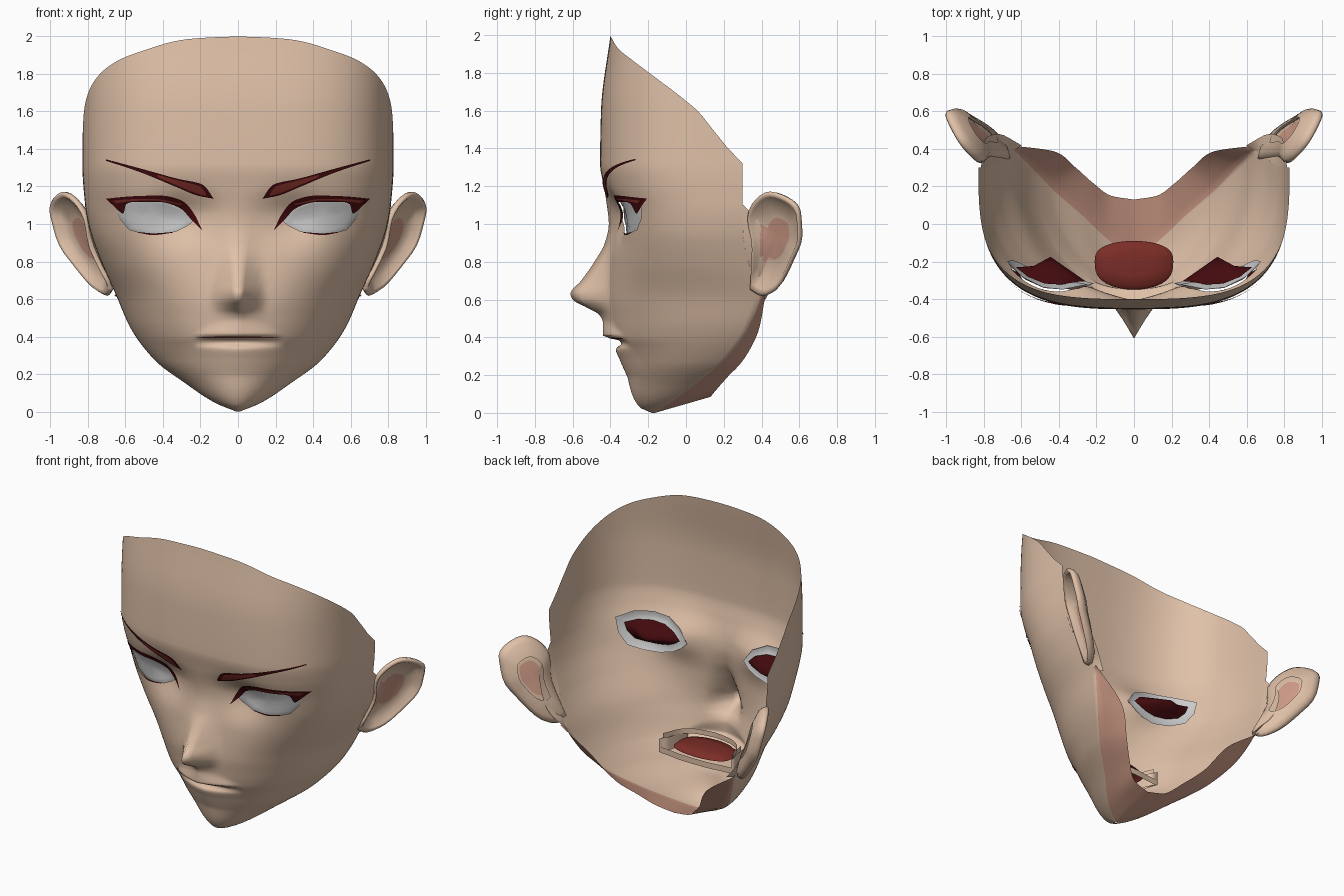
import bpy, bmesh, math
from mathutils import Vector

if "Cube" in bpy.data.objects:
    bpy.data.objects.remove(bpy.data.objects["Cube"])


def material(name, col):
    m = bpy.data.materials.new(name)
    m.diffuse_color = (*col, 1)
    m.use_nodes = True
    m.node_tree.nodes["Principled BSDF"].inputs["Base Color"].default_value = m.diffuse_color
    return m


SKIN = material("skin", (0.74, 0.53, 0.39))
PINK = material("shaded skin", (0.63, 0.335, 0.245))
WHITE = material("eye white", (0.60, 0.60, 0.60))
DARK = material("dark red", (0.055, 0.003, 0.004))
RED = material("red", (0.20, 0.026, 0.02))


def curve(pts):
    """Monotone cubic interpolation through (parameter, value) points."""
    pts = sorted(pts)
    xs, ys = [p[0] for p in pts], [p[1] for p in pts]
    d = [(ys[i + 1] - ys[i]) / (xs[i + 1] - xs[i]) for i in range(len(xs) - 1)]
    m = [d[0]] + [2 * a * b / (a + b) if a * b > 0 else 0 for a, b in zip(d, d[1:])] + [d[-1]]

    def f(x):
        if x <= xs[0]:
            return ys[0]
        if x >= xs[-1]:
            return ys[-1]
        i = max(k for k in range(len(xs) - 1) if xs[k] <= x)
        h = xs[i + 1] - xs[i]
        t = (x - xs[i]) / h
        return (ys[i] * (1 + 2 * t) * (1 - t) ** 2 + m[i] * h * t * (1 - t) ** 2
                + ys[i + 1] * t * t * (3 - 2 * t) + m[i + 1] * h * t * t * (t - 1))
    return f


def path(pts):
    """Interpolated point along evenly spaced points, t in 0..1."""
    n = len(pts) - 1
    fs = [curve([(i / n, p[k]) for i, p in enumerate(pts)]) for k in range(len(pts[0]))]
    return lambda t: [f(t) for f in fs]


# Head shape as functions of height
width = curve([(0, .01), (.045, .12), (.15, .28), (.27, .44), (.44, .57), (.62, .65),
               (.8, .73), (.97, .79), (1.1, .815), (1.32, .83), (1.5, .83)])
back = curve([(0, -.165), (.03, -.12), (.15, .05), (.3, .22), (.45, .33), (.62, .39),
              (.8, .33), (.97, .30), (1.32, .30)])
base = curve([(0, -.18), (.03, -.245), (.1, -.286), (.19, -.31), (.28, -.335), (.34, -.36), (.4, -.39),
              (.5, -.405), (.6, -.415), (.8, -.40), (.95, -.39), (1.05, -.395), (1.2, -.435),
              (1.32, -.455), (1.6, -.45), (2, -.40)])
profile = curve([(.19, -.31), (.28, -.35), (.34, -.372), (.365, -.34), (.38, -.345), (.395, -.40),
                 (.41, -.44), (.48, -.44), (.52, -.46), (.56, -.53), (.6, -.60), (.63, -.612), (.7, -.555),
                 (.8, -.485), (.9, -.43), (1, -.41), (1.1, -.42), (1.2, -.435)])
power = curve([(0, 1.85), (.3, 1.95), (.6, 2.2), (1.0, 2.75), (1.35, 3.05), (1.6, 3.05)])
ridge_w = curve([(.4, .24), (.48, .15), (.6, .15), (.9, .13), (1.1, .14)])
ridge_e = curve([(.42, .7), (.5, 1.3), (1.1, 1.5)])
top_z = curve([(0, 2), (.119, 1.985), (.309, 1.925), (.474, 1.87), (.68, 1.77), (.88, 1.61),
               (.95, 1.48), (.98, 1.40), (1, 1.32)])


def relief(x, z):
    """Nose, lips and eye sockets added to the plain head."""
    y = 0
    r = abs(x) / ridge_w(z)
    if .19 < z < 1.2 and r < 1:
        y += (profile(z) - base(z)) * (1 - r) ** ridge_e(z)
    return y + .055 * math.exp(-((abs(x) - .29) / .15) ** 2 - ((z - 1.03) / .13) ** 2)


def surf(x, z):
    n = power(z)
    c = max(0, 1 - abs(x / width(z)) ** n) ** (1 / n)
    return back(z) + (base(z) - back(z)) * c + relief(x, z)


def finish(name, bm, mats, mirror=True):
    bmesh.ops.remove_doubles(bm, verts=bm.verts, dist=1e-5)
    bmesh.ops.recalc_face_normals(bm, faces=bm.faces)
    me = bpy.data.meshes.new(name)
    for f in bm.faces:
        f.smooth = True
    bm.to_mesh(me)
    bm.free()
    for m in mats:
        me.materials.append(m)
    ob = bpy.data.objects.new(name, me)
    bpy.context.collection.objects.link(ob)
    if mirror:
        ob.modifiers.new("mirror", 'MIRROR').merge_threshold = .0005
    return ob


def loft(rows, closed=False, bm=None, mat=lambda i, j: 0):
    """Quads between successive rows of points."""
    bm = bm or bmesh.new()
    vs = [[bm.verts.new(p) for p in r] for r in rows]
    n = len(rows[0])
    for i in range(len(rows) - 1):
        for j in range(n if closed else n - 1):
            k = (j + 1) % n
            bm.faces.new((vs[i][j], vs[i][k], vs[i + 1][k], vs[i + 1][j])).material_index = mat(i, j)
    return bm


def strip(name, upper, lower, mat, off, steps=28):
    """Thin painted shape between two curves, laid on the face."""
    u, l = path(upper), path(lower)
    rows = []
    for i in range(steps + 1):
        (ax, az), (bx, bz) = u(i / steps), l(i / steps)
        pts = [(ax + (bx - ax) * s / 3, az + (bz - az) * s / 3) for s in range(4)]
        rows.append([(x, surf(x, z) + off, z) for x, z in pts])
    finish(name, loft(rows), [mat])


# Face shell: lower rows follow the jaw, upper rows rise to the cut-off crown
COLS, LOW, HIGH = 44, 110, 16
rows = []
for i in range(LOW + HIGH + 1):
    row = []
    for j in range(COLS + 1):
        t = j / COLS
        z = 1.32 * i / LOW if i <= LOW else 1.32 + (i - LOW) / HIGH * (top_z(t) - 1.32)
        e = 2 / power(z)
        x = width(z) * math.sin(t * math.pi / 2) ** e
        y = back(z) + (base(z) - back(z)) * max(0, math.cos(t * math.pi / 2)) ** e
        row.append((x, y + relief(x, z), z))
    rows.append(row)
face = loft(rows)

# Underside of the jaw, welded to the jaw line
jaw_t = curve([(0, 0), (.045, .2), (.15, .4), (.27, .6), (.44, .8), (.624, 1)])
neck = path([(0, .13, .085), (.12, .15, .11), (.22, .22, .19), (.31, .30, .276), (.42, .385, .44), (.66, .42, .62)])
under = []
for r in rows[:53]:
    a = Vector(r[-1])
    b = Vector(neck(jaw_t(a.z)))
    under.append([a.lerp(b, s / 4) for s in range(5)])
start = [Vector((0, p.y, p.z)) for p in under[0]]
loft([start] + under, bm=face, mat=lambda i, j: 1)
bmesh.ops.remove_doubles(face, verts=face.verts, dist=1e-5)

# Eye opening: slice along each side of the outline, then drop what lies inside
EYE = [(.235, 1.02), (.29, 1.085), (.38, 1.12), (.48, 1.13), (.58, 1.125), (.655, 1.10),
       (.63, 1.03), (.58, .97), (.50, .948), (.41, .945), (.33, .962), (.27, .992)]
CX, CZ = .445, 1.04
sides = [(Vector((a[0], 0, a[1])), Vector((b[1] - a[1], 0, a[0] - b[0]))) for a, b in zip(EYE, EYE[1:] + EYE[:1])]
for co, no in sides:
    near = [f for f in face.faces if .2 < f.calc_center_median().x < .7 and .91 < f.calc_center_median().z < 1.16]
    geom = set(near) | {e for f in near for e in f.edges} | {v for f in near for v in f.verts}
    bmesh.ops.bisect_plane(face, geom=list(geom), plane_co=co, plane_no=no, dist=1e-6)
centre = Vector((CX, 0, CZ))
inside = [f for f in face.faces if all(
    (f.calc_center_median() - co).dot(no) * (centre - co).dot(no) > 0 for co, no in sides)]
bmesh.ops.delete(face, geom=inside, context='FACES')
finish("face", face, [SKIN, PINK])

# Skin joining the head to the back of the ear
root = path([(.60, .42, .60), (.72, .48, .74), (.79, .46, .92), (.816, .305, 1.10)])
rows = []
for i in range(13):
    z = .6 + .5 * i / 12
    rows.append([(width(z), back(z), z), root(i / 12)])
finish("ear_root", loft(rows), [SKIN])

# Ears: rings of one outline, from the back over the rim into the bowl
EAR = [(.335, .65), (.345, .87), (.32, 1.03), (.366, 1.13), (.44, 1.17), (.53, 1.14), (.595, 1.07),
       (.605, .93), (.56, .80), (.475, .65), (.40, .615)]
ear_path = path(EAR + EAR[:1])
out = Vector((1, -.65, -.3)).normalized()
rows = []
for s, d in [(.5, -.072), (.85, -.052), (.97, -.03), (1, -.008), (.95, .004), (.88, -.005), (.76, -.038),
             (.4, -.055), (0, -.05)]:
    ring = []
    for i in range(33):
        y, z = ear_path(i / 33)
        y, z = .46 + (y - .46) * s, .92 + (z - .92) * s
        x = .80 + .65 * (y - .33) + .3 * (z - .95) - .18 * max(0, .85 - z)
        ring.append(Vector((x, y, z)) + out * d)
    rows.append(ring)
finish("ear", loft(rows, True, mat=lambda i, j: int(i == 7 or (i == 6 and j < 6))), [SKIN, PINK])


# Eyes: curved white sheet with a dark bowl behind it
def eye_sheet(name, rings, mat):
    rows = []
    for sx, sz, off in rings:
        pts = [(CX + (x - CX) * sx, CZ + (z - CZ) * sz) for x, z in EYE]
        rows.append([(x, surf(x, z) + off, z) for x, z in pts])
    finish(name, loft(rows, True), [mat])


eye_sheet("eye_white", [(1.1, 1.35, .028), (1, 1, .010), (.8, .8, .010), (.4, .4, .010), (0, 0, .010)], WHITE)
eye_sheet("eye_back", [(.88, .76, .025), (.45, .45, .08), (0, 0, .15)], DARK)

# Lashes
strip("upper_lash",
      [(.19, .965), (.235, 1.055), (.30, 1.125), (.42, 1.152), (.56, 1.148), (.705, 1.135)],
      [(.19, .965), (.25, 1.025), (.31, 1.085), (.42, 1.117), (.56, 1.117), (.61, 1.10)], DARK, -.005)
strip("lash_wing", [(.58, 1.13), (.64, 1.135), (.705, 1.135)], [(.60, 1.10), (.615, 1.055), (.705, 1.135)], DARK, -.005)
strip("lash_highlight", [(.30, 1.108), (.45, 1.134), (.57, 1.132), (.67, 1.125)],
      [(.30, 1.10), (.45, 1.126), (.57, 1.122), (.65, 1.11)], RED, -.008)
strip("lower_lash", [(.35, .957), (.45, .950), (.53, .957)], [(.35, .953), (.45, .941), (.53, .953)], DARK, -.003)

# Eyebrows with a lighter red core
strip("eyebrow", [(.13, 1.135), (.19, 1.21), (.33, 1.243), (.51, 1.293), (.705, 1.345)],
      [(.13, 1.135), (.21, 1.150), (.34, 1.202), (.51, 1.272), (.705, 1.338)], DARK, -.012)
strip("eyebrow_core", [(.17, 1.16), (.20, 1.198), (.32, 1.232), (.43, 1.262)],
      [(.17, 1.15), (.22, 1.163), (.33, 1.208), (.43, 1.25)], RED, -.015)

# Mouth line, inner mouth and the skin pockets behind the lips
strip("mouth_line", [(0, .400), (.11, .399), (.215, .395)], [(0, .391), (.11, .391), (.215, .391)], RED, -.004)
rows = []
for s, z in [(1, .385), (.9, .405), (.5, .415), (0, .418)]:
    rows.append([(.21 * s * math.cos(a), -.20 + (.11 if math.sin(a) > 0 else .15) * s *
                  math.copysign(abs(math.sin(a)) ** .7, math.sin(a)), z)
                 for a in [math.tau * i / 32 for i in range(32)]])
finish("inner_mouth", loft(rows, True), [RED], mirror=False)
rows = [[(x, y, .385 + h) for h in (-.045, 0, .045)] for x, y in
        [(.20, -.31), (.215, -.24), (.24, -.16), (.275, -.10), (.25, -.19), (.24, -.28)]]
finish("mouth_pocket", loft(rows), [SKIN])
for name, low, high, arc in [
        ("upper_lip_inside", .425, .46, path([(0, -.325), (.12, -.305), (.21, -.25), (.265, -.13)])),
        ("lower_lip_inside", .335, .375, path([(0, -.085), (.10, -.088), (.20, -.10), (.27, -.105)]))]:
    rows = [[(*arc(i / 12), low), (*arc(i / 12), high)] for i in range(13)]
    finish(name, loft(rows), [SKIN])
